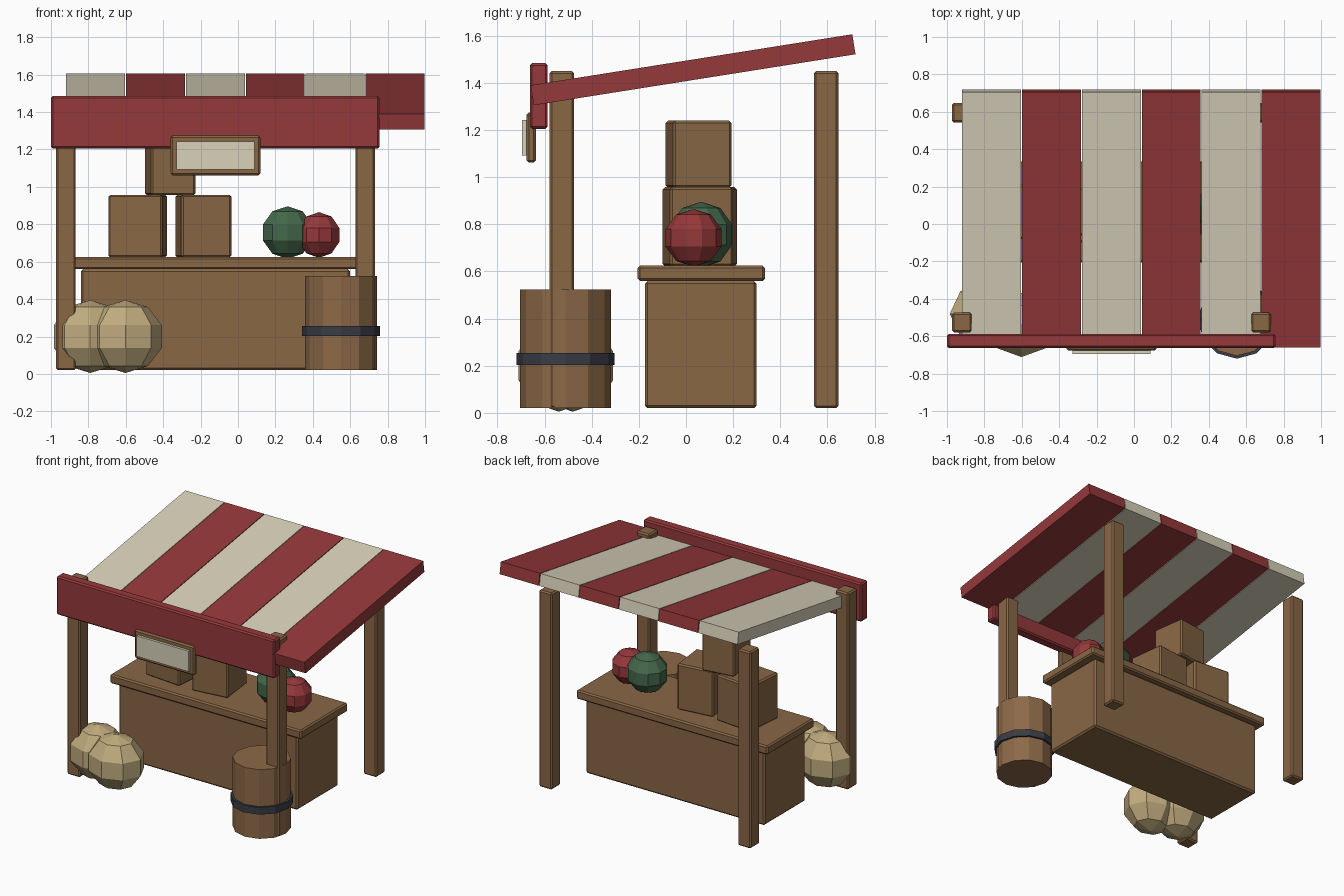
import bpy, bmesh, math
from mathutils import Matrix, Vector

if "Cube" in bpy.data.objects:
    bpy.data.objects.remove(bpy.data.objects["Cube"])


def material(name, r, g, b):
    m = bpy.data.materials.new(name)
    lin = [((c / 255 + 0.055) / 1.055) ** 2.4 for c in (r, g, b)]
    m.diffuse_color = (*lin, 1)
    m.use_nodes = True
    m.node_tree.nodes["Principled BSDF"].inputs["Base Color"].default_value = m.diffuse_color
    return m


WOOD = material("brown_wood", 137, 103, 69)
BARREL = material("barrel_wood", 141, 105, 72)
RED = material("red_cloth", 149, 56, 58)
CREAM = material("cream_cloth", 216, 209, 186)
SACK = material("tan_burlap", 192, 171, 126)
GREEN = material("melon_green", 68, 104, 75)
IRON = material("dark_iron", 58, 60, 69)


def finish(bm, name, mat, loc, rot=(0, 0, 0), bevel=0):
    me = bpy.data.meshes.new(name)
    bm.to_mesh(me)
    bm.free()
    me.materials.append(mat)
    ob = bpy.data.objects.new(name, me)
    ob.location = loc
    ob.rotation_euler = [math.radians(a) for a in rot]
    bpy.context.collection.objects.link(ob)
    if bevel:
        mod = ob.modifiers.new("edge_bevel", 'BEVEL')
        mod.width, mod.segments = bevel, 1
    return ob


def box(name, mat, loc, size, rot=(0, 0, 0), bevel=0.01):
    bm = bmesh.new()
    bmesh.ops.create_cube(bm, size=1)
    bmesh.ops.scale(bm, vec=Vector(size), verts=bm.verts)
    return finish(bm, name, mat, loc, rot, bevel)


def span(name, mat, x, y, z, bevel=0.01):
    # Box given by its limits on each axis
    loc = [(a + b) / 2 for a, b in (x, y, z)]
    return box(name, mat, loc, [b - a for a, b in (x, y, z)], bevel=bevel)


def ball(name, mat, loc, radii, sides):
    bm = bmesh.new()
    bmesh.ops.create_uvsphere(bm, u_segments=sides, v_segments=5, radius=1)
    bmesh.ops.scale(bm, vec=Vector(radii), verts=bm.verts)
    return finish(bm, name, mat, loc)


def drum(name, mat, x, y, z0, z1, r):
    bm = bmesh.new()
    bmesh.ops.create_cone(bm, cap_ends=True, segments=12, radius1=r, radius2=r, depth=z1 - z0)
    return finish(bm, name, mat, (x, y, (z0 + z1) / 2))


# Four corner posts
for side, px in (("left", -0.92), ("right", 0.68)):
    for end, py in (("front", -0.527), ("back", 0.595)):
        box(f"{end}_{side}_post", WOOD, (px, py, 0.735), (0.105, 0.105, 1.43))

# Counter
span("counter_body", WOOD, (-0.84, 0.60), (-0.175, 0.30), (0.02, 0.56), 0.012)
span("counter_top", WOOD, (-0.89, 0.65), (-0.205, 0.335), (0.56, 0.625))

# Sloping striped awning
for i in range(6):
    box(f"awning_stripe_{i + 1}", RED if i % 2 else CREAM,
        (-0.761 + 0.32 * i, 0.03, 1.456), (0.315, 1.382, 0.086), (9, 0, 0), 0)
span("awning_front_board", RED, (-1.0, 0.757), (-0.663, -0.587), (1.205, 1.485))

# Hanging sign with pale panel
span("sign_frame", WOOD, (-0.36, 0.12), (-0.677, -0.637), (1.062, 1.274))
span("sign_panel", CREAM, (-0.33, 0.088), (-0.695, -0.67), (1.093, 1.242), 0)

# Stacked crates, each slightly turned
box("crate_left", WOOD, (-0.537, 0.06, 0.79), (0.29, 0.29, 0.335), (0, 0, -5))
box("crate_right", WOOD, (-0.185, 0.05, 0.79), (0.27, 0.27, 0.335), (0, 0, 7))
box("crate_top", WOOD, (-0.363, 0.053, 1.098), (0.24, 0.25, 0.285), (0, 0, 8))

# Produce on the counter
ball("green_melon", GREEN, (0.265, 0.065, 0.756), (0.145, 0.138, 0.14), 10)
ball("red_melon", RED, (0.433, 0.032, 0.743), (0.12, 0.125, 0.122), 10)

# Sacks by the front left post
ball("sack_left", SACK, (-0.79, -0.48, 0.2), (0.205, 0.18, 0.195), 8)
ball("sack_right", SACK, (-0.602, -0.54, 0.2), (0.205, 0.18, 0.195), 8)

# Barrel with iron band around the front right post
drum("barrel", BARREL, 0.55, -0.512, 0.02, 0.523, 0.193)
drum("barrel_band", IRON, 0.55, -0.512, 0.203, 0.255, 0.208)
